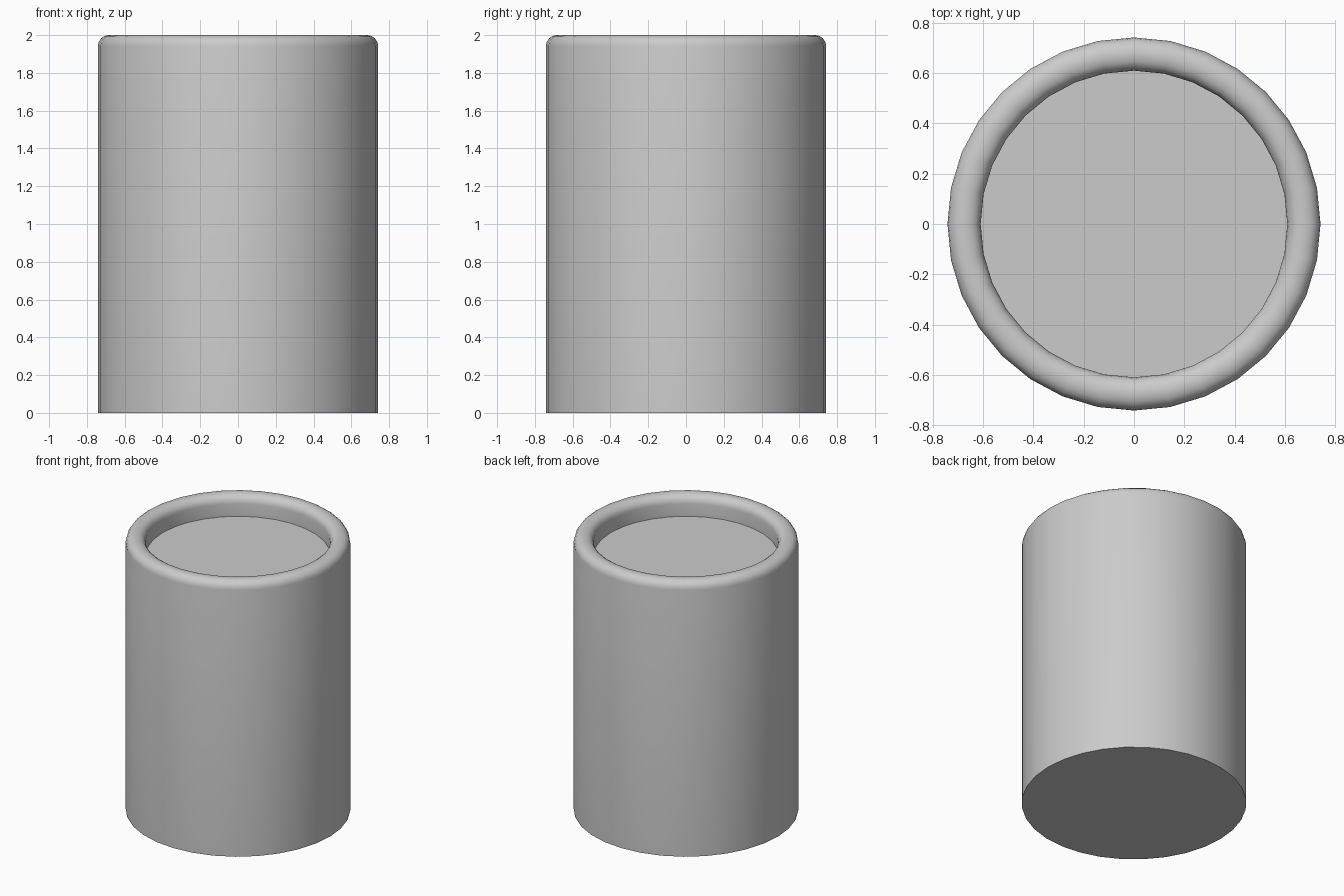
import bpy, bmesh
from math import sin, cos, pi, radians

if "Cube" in bpy.data.objects:
    bpy.data.objects.remove(bpy.data.objects["Cube"])

SIDES = 32
R_OUT, R_IN = 0.742, 0.61
HEIGHT, FLOOR_Z = 2.0, 1.85
ROUND, STEPS = 0.058, 4


def arc(cx, start, end):
    """Quarter-round of the rim as (radius, z) points."""
    cz = HEIGHT - ROUND
    angles = [start + (end - start) * i / STEPS for i in range(STEPS + 1)]
    return [(cx + ROUND * cos(a), cz + ROUND * sin(a)) for a in angles]


# Profile: outer wall, rounded rim, inner wall down to the recessed face
profile = [(R_OUT, 0.0)]
profile += arc(R_OUT - ROUND, 0, pi / 2)
profile += arc(R_IN + ROUND, pi / 2, pi)
profile += [(R_IN, FLOOR_Z)]

bm = bmesh.new()
rings = [[bm.verts.new((r * cos(2 * pi * i / SIDES), r * sin(2 * pi * i / SIDES), z))
          for i in range(SIDES)] for r, z in profile]

# Walls and rim
for low, high in zip(rings, rings[1:]):
    for i in range(SIDES):
        j = (i + 1) % SIDES
        bm.faces.new((low[i], low[j], high[j], high[i]))

# Base and recessed top face
bm.faces.new(list(reversed(rings[0])))
bm.faces.new(rings[-1])

mesh = bpy.data.meshes.new("canister")
bm.to_mesh(mesh)
bm.free()
canister = bpy.data.objects.new("canister", mesh)
bpy.context.collection.objects.link(canister)

# Smooth sides and rim, sharp base and recess edges
bpy.context.view_layer.objects.active = canister
canister.select_set(True)
bpy.ops.object.shade_smooth_by_angle(angle=radians(35))
